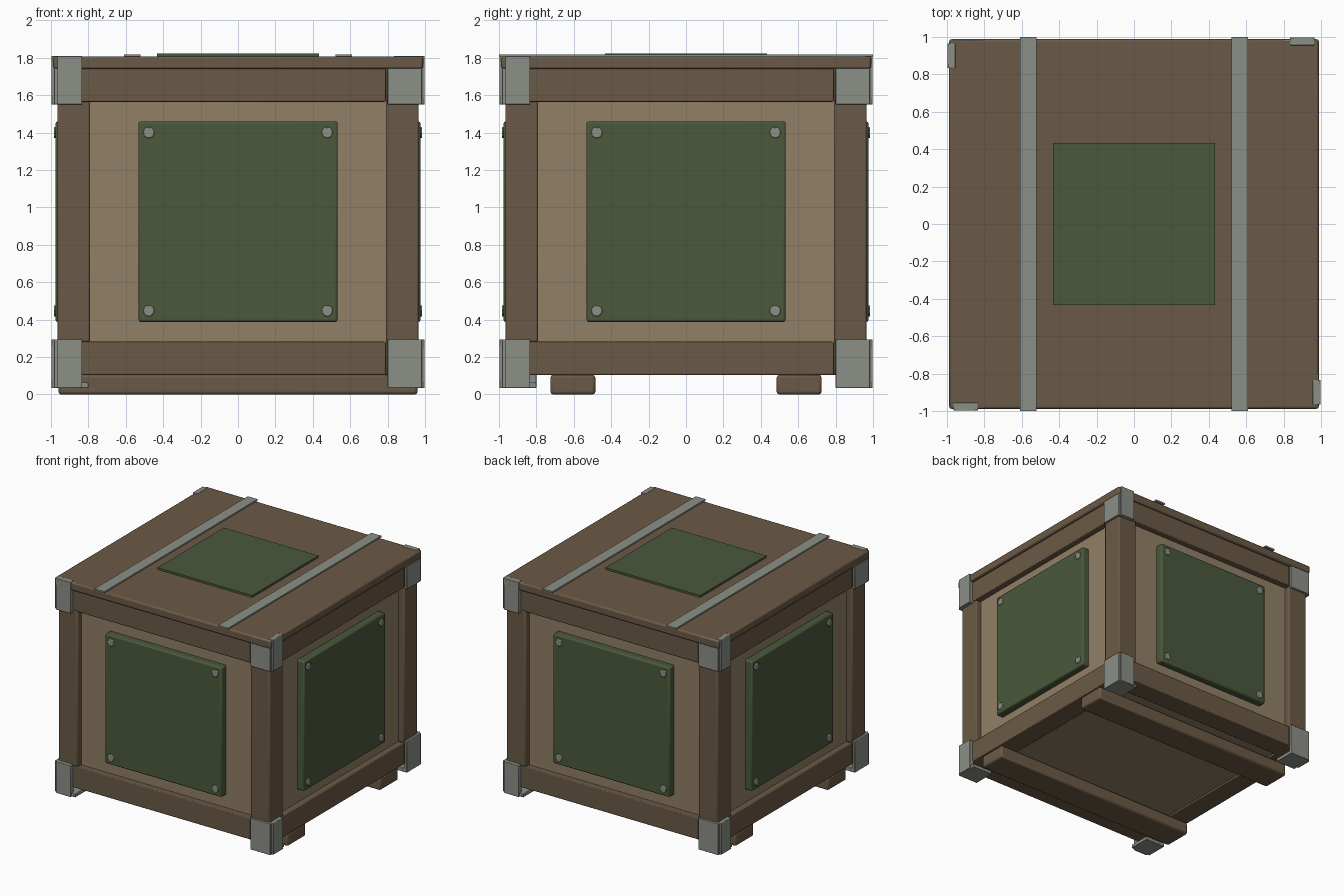
import bpy
import math
from mathutils import Matrix, Vector

cube = bpy.data.objects.get("Cube")
if cube:
    bpy.data.objects.remove(cube, do_unlink=True)


def material(name, rgb):
    m = bpy.data.materials.new(name)
    m.use_nodes = True
    color = (*rgb, 1)
    m.diffuse_color = color
    m.node_tree.nodes["Principled BSDF"].inputs["Base Color"].default_value = color
    return m


brown = material("brown wood", (0.147, 0.102, 0.061))
beige = material("light wood", (0.283, 0.216, 0.133))
green = material("green paint", (0.070, 0.098, 0.045))
steel = material("grey steel", (0.262, 0.275, 0.242))


def finish(obj, name, mat, bevel, turn):
    obj.name = name
    obj.data.materials.append(mat)
    obj.data.transform(Matrix.Rotation(turn, 4, "Z") @ obj.matrix_basis)
    obj.matrix_basis = Matrix.Identity(4)
    if bevel:
        mod = obj.modifiers.new("soft edges", "BEVEL")
        mod.width = bevel
        mod.segments = 2
        mod.limit_method = "ANGLE"
    bpy.ops.object.shade_smooth_by_angle(angle=math.radians(30))
    return obj


def box(name, mat, x, y, z, bevel=0.0, turn=0.0):
    """Box between (min, max) pairs, optionally turned around the crate."""
    bpy.ops.mesh.primitive_cube_add(size=1)
    obj = bpy.context.object
    obj.matrix_basis = (Matrix.Translation([sum(r) / 2 for r in (x, y, z)])
                        @ Matrix.Diagonal([r[1] - r[0] for r in (x, y, z)] + [1]))
    return finish(obj, name, mat, bevel, turn)


def bolt(name, x, z, turn):
    bpy.ops.mesh.primitive_cylinder_add(vertices=12, radius=0.03, depth=0.04)
    obj = bpy.context.object
    obj.matrix_basis = (Matrix.Translation(Vector((x, -0.965, z)))
                        @ Matrix.Rotation(math.pi / 2, 4, "X"))
    return finish(obj, name, steel, 0.005, turn)


# Inner box, lid and skids
core = 0.915
box("inner_box", beige, (-core, core), (-core, core), (0.12, 1.75))
box("lid", brown, (-0.988, 0.988), (-0.988, 0.988), (1.74, 1.807), 0.012)
for side, y in (("front", -0.605), ("back", 0.605)):
    box(side + "_skid", brown, (-0.96, 0.96), (y - 0.12, y + 0.12), (0, 0.105), 0.015)

# Lid straps and plate
for side, x in (("left", 0.565), ("right", -0.565)):
    box(side + "_lid_strap", steel, (x - 0.045, x + 0.045), (-1, 1), (1.806, 1.819))
box("lid_plate", green, (-0.432, 0.432), (-0.432, 0.432), (1.8, 1.824))

# Four matching sides: frame, plate, bolts and corner brackets
outer, inner = 0.966, 0.79
for i, side in enumerate(("front", "left", "back", "right")):
    turn = i * math.pi / 2
    box(side + "_post", brown, (inner, outer), (-outer, -inner), (0.28, 1.565), 0.01, turn)
    for level, z in (("lower", (0.105, 0.282)), ("upper", (1.565, 1.742))):
        box(f"{side}_{level}_beam", brown, (-outer, inner), (-outer, -inner), z, 0.006, turn)
    box(side + "_plate", green, (-0.533, 0.533), (-0.976, -0.9), (0.388, 1.46), 0.012, turn)
    for x in (-0.477, 0.477):
        for z in (0.447, 1.4):
            bolt(side + "_bolt", x, z, turn)
    for level, z, cap in (("lower", (0.035, 0.295), (0.035, 0.065)),
                          ("upper", (1.55, 1.81), (1.776, 1.806))):
        name = f"{side}_{level}_bracket"
        top = min(z[1], 1.806)
        box(name + "_wide", steel, (0.8, 0.984), (-0.984, -0.955), (z[0], top), 0.004, turn)
        box(name + "_narrow", steel, (0.955, 0.998), (-0.966, -0.833), z, 0.004, turn)
        box(name + "_cap", steel, (0.8, 0.983), (-0.983, -0.8), cap, 0.004, turn)
